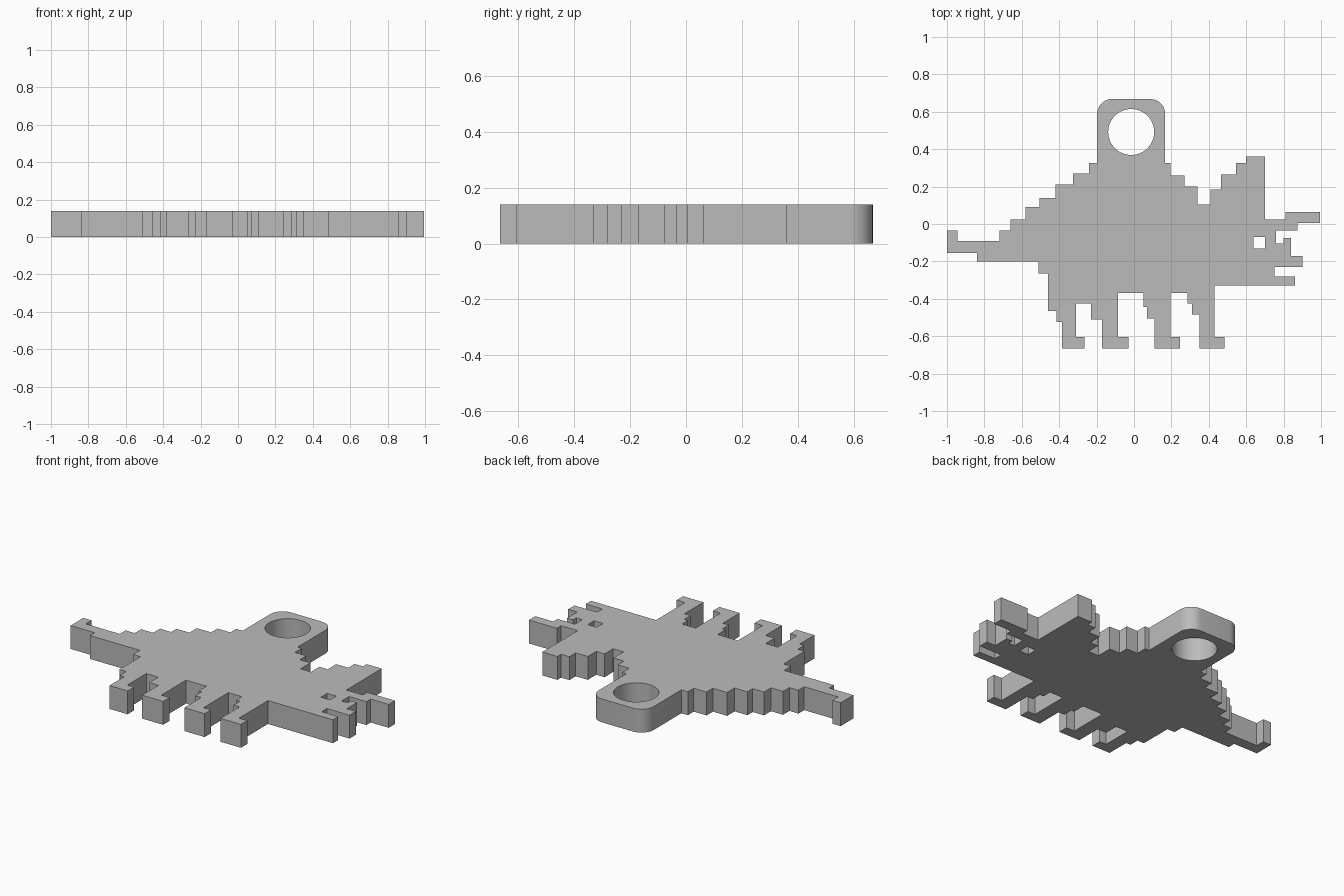
import bpy
import bmesh
from math import cos, sin, pi, radians

THICKNESS = 0.14

cube = bpy.data.objects.get("Cube")
if cube:
    bpy.data.objects.remove(cube, do_unlink=True)

# One plain grey for the whole piece
grey = bpy.data.materials.new("plain_grey")
grey.use_nodes = True
grey.diffuse_color = (0.5, 0.5, 0.5, 1)
grey.node_tree.nodes["Principled BSDF"].inputs["Base Color"].default_value = grey.diffuse_color


def staircase(start, steps):
    """Outline made of square steps: run sideways to x, then rise or drop to y."""
    points = [start]
    for x, y in steps:
        points.append((x, points[-1][1]))
        points.append((x, y))
    return points


def arc(centre, radius, begin, end, segments):
    """Points along a circular arc, angles in degrees."""
    angles = [radians(begin + (end - begin) * i / segments) for i in range(segments + 1)]
    return [(centre[0] + radius * cos(a), centre[1] + radius * sin(a)) for a in angles]


def plate(name, outline, hole):
    """Flat plate with a hole, thickened upwards from the ground."""
    bm = bmesh.new()
    edges = []
    for loop in (outline, hole):
        verts = [bm.verts.new((x, y, 0)) for x, y in loop]
        edges += [bm.edges.new((verts[i - 1], v)) for i, v in enumerate(verts)]
    bmesh.ops.triangle_fill(bm, use_beauty=True, use_dissolve=False,
                            edges=edges, normal=(0, 0, 1))
    bm.normal_update()
    for face in bm.faces:
        if face.normal.z < 0:
            face.normal_flip()
    mesh = bpy.data.meshes.new(name)
    bm.to_mesh(mesh)
    bm.free()
    mesh.materials.append(grey)
    obj = bpy.data.objects.new(name, mesh)
    bpy.context.collection.objects.link(obj)

    solid = obj.modifiers.new("thickness", "SOLIDIFY")
    solid.thickness = THICKNESS
    solid.offset = 1
    bpy.ops.object.select_all(action="DESELECT")
    obj.select_set(True)
    bpy.context.view_layer.objects.active = obj
    bpy.ops.object.modifier_apply(modifier=solid.name)
    bpy.ops.object.shade_smooth_by_angle(angle=radians(30))
    return obj


# Body outline, clockwise from the tail tip
tail_top = [(-0.945, -0.09), (-0.72, -0.035)]
back = [(-0.66, 0.025), (-0.58, 0.09), (-0.505, 0.14), (-0.42, 0.21),
        (-0.325, 0.27), (-0.24, 0.325), (0.195, 0.26), (0.27, 0.2), (0.34, 0.105)]
crest = [(0.41, 0.185), (0.465, 0.265), (0.545, 0.325), (0.6, 0.36), (0.7, 0.025)]
horn = [(0.81, 0.065), (0.995, 0.005), (0.875, -0.035)]
snout = [(0.76, -0.105), (0.8, -0.075), (0.84, -0.17), (0.9, -0.23)]
jaw = [(0.75, -0.28), (0.86, -0.33)]

# Legs, from the head end to the tail end
FOOT, ANKLE, BELLY = -0.665, -0.605, -0.37
front_leg = [(0.43, ANKLE), (0.485, FOOT), (0.35, -0.485), (0.31, -0.425), (0.285, BELLY)]
second_leg = [(0.195, ANKLE), (0.245, FOOT), (0.11, -0.505), (0.07, -0.445), (0.05, BELLY)]
third_leg = [(-0.085, ANKLE), (-0.03, FOOT), (-0.17, -0.51), (-0.23, -0.425)]
rear_leg = [(-0.31, ANKLE), (-0.265, FOOT), (-0.385, -0.525), (-0.415, -0.465)]
rump = [(-0.46, -0.265), (-0.51, -0.2)]
tail_bottom = [(-0.84, -0.155)]

body = staircase((-1, -0.035), tail_top + back + crest + horn + snout + jaw
                 + front_leg + second_leg + third_leg + rear_leg + rump + tail_bottom)
body.append((-1, body[-1][1]))
eye = [(0.64, -0.07), (0.7, -0.07), (0.7, -0.13), (0.64, -0.13)]
plate("creature_body", body, eye)

# Hanging tab with rounded top corners and a round hole
LEFT, RIGHT, BASE, TOP, CORNER = -0.197, 0.167, 0.325, 0.668, 0.08
tab = [(LEFT, BASE), (RIGHT, BASE)]
tab += arc((RIGHT - CORNER, TOP - CORNER), CORNER, 0, 90, 10)
tab += arc((LEFT + CORNER, TOP - CORNER), CORNER, 90, 180, 10)
ring_hole = arc(((LEFT + RIGHT) / 2, 0.492), 0.123, 0, 360, 48)[:-1]
plate("hanging_tab", tab, ring_hole)
